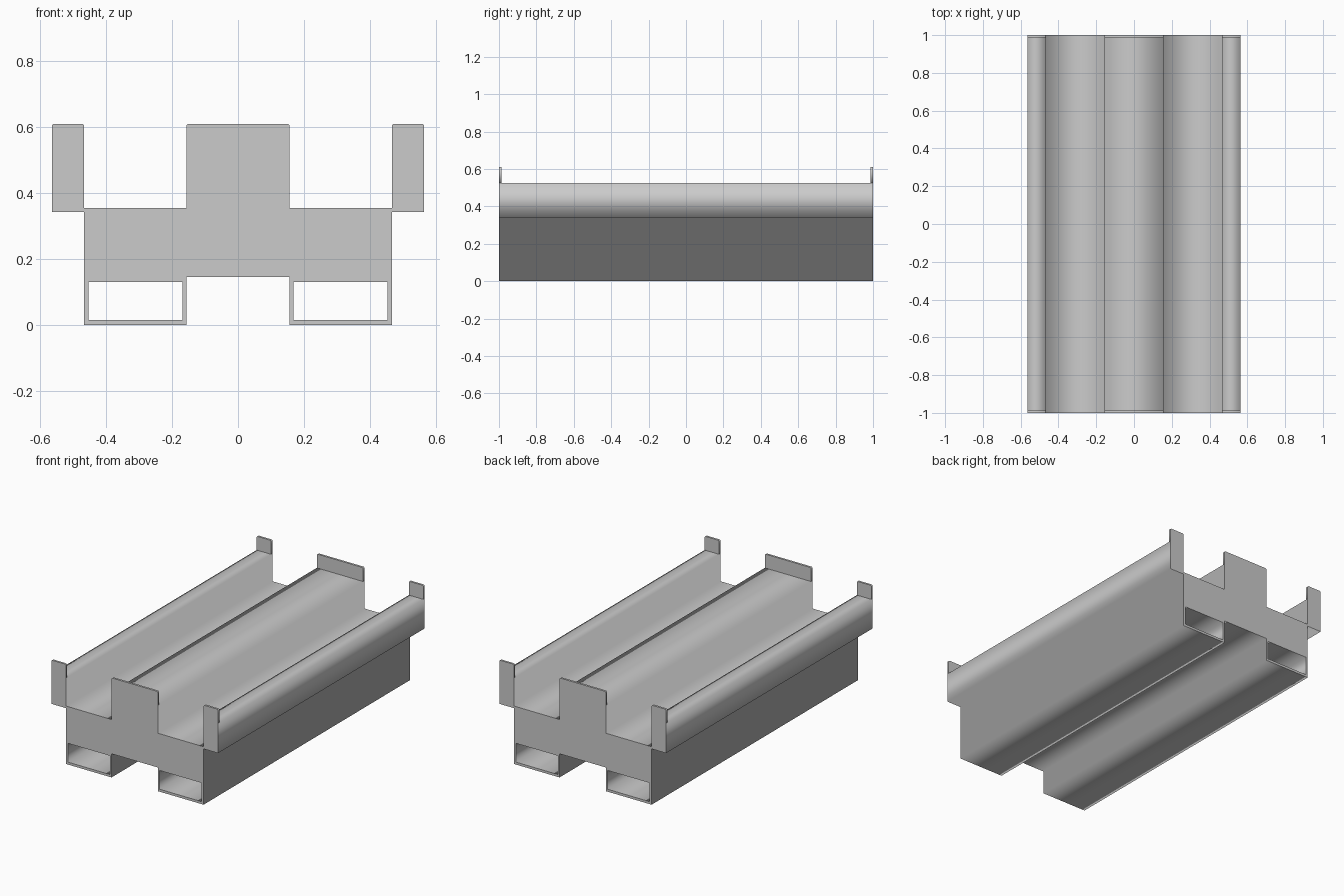
import bpy
from math import pi

if "Cube" in bpy.data.objects:
    bpy.data.objects.remove(bpy.data.objects["Cube"])


def prism(name, loops, y0, y1):
    """Fill closed x-z loops (inner loops become holes) and extrude from y0 to y1."""
    cu = bpy.data.curves.new(name, 'CURVE')
    cu.dimensions = '2D'
    cu.fill_mode = 'BOTH'
    cu.extrude = (y1 - y0) / 2
    for pts in loops:
        sp = cu.splines.new('POLY')
        sp.points.add(len(pts) - 1)
        for p, (x, z) in zip(sp.points, pts):
            p.co = (x, z, 0, 1)
        sp.use_cyclic_u = True
    ob = bpy.data.objects.new(name, cu)
    bpy.context.collection.objects.link(ob)
    ob.rotation_euler.x = pi / 2
    ob.location.y = (y0 + y1) / 2
    bpy.ops.object.select_all(action='DESELECT')
    ob.select_set(True)
    bpy.context.view_layer.objects.active = ob
    bpy.ops.object.convert(target='MESH')
    return bpy.context.object


def rect(x0, x1, z0, z1):
    return [(x0, z0), (x1, z0), (x1, z1), (x0, z1)]


TOP, LIP, T = 0.525, 0.61, 0.013

# Main body: two hollow feet, deck with two channels, centre ridge and side rails
half = [(0.157, 0.145), (0.157, 0), (0.467, 0), (0.467, 0.342), (0.565, 0.342),
        (0.565, TOP), (0.467, TOP), (0.467, 0.355), (0.157, 0.355), (0.157, TOP)]
outline = half + [(-x, z) for x, z in reversed(half)]
holes = [rect(0.169, 0.453, 0.015, 0.13), rect(-0.453, -0.169, 0.015, 0.13)]
prism("body", [outline] + holes, -1, 1)

# Upright end lips with slightly clipped top corners
c = 0.005
for end, y0 in (("front", -1), ("back", 1 - T)):
    for part, x0, x1 in (("left_rail", -0.565, -0.467),
                         ("ridge", -0.157, 0.157),
                         ("right_rail", 0.467, 0.565)):
        pts = [(x0, TOP), (x1, TOP), (x1, LIP - c), (x1 - c, LIP),
               (x0 + c, LIP), (x0, LIP - c)]
        prism(f"{end}_{part}_lip", [pts], y0, y0 + T)
